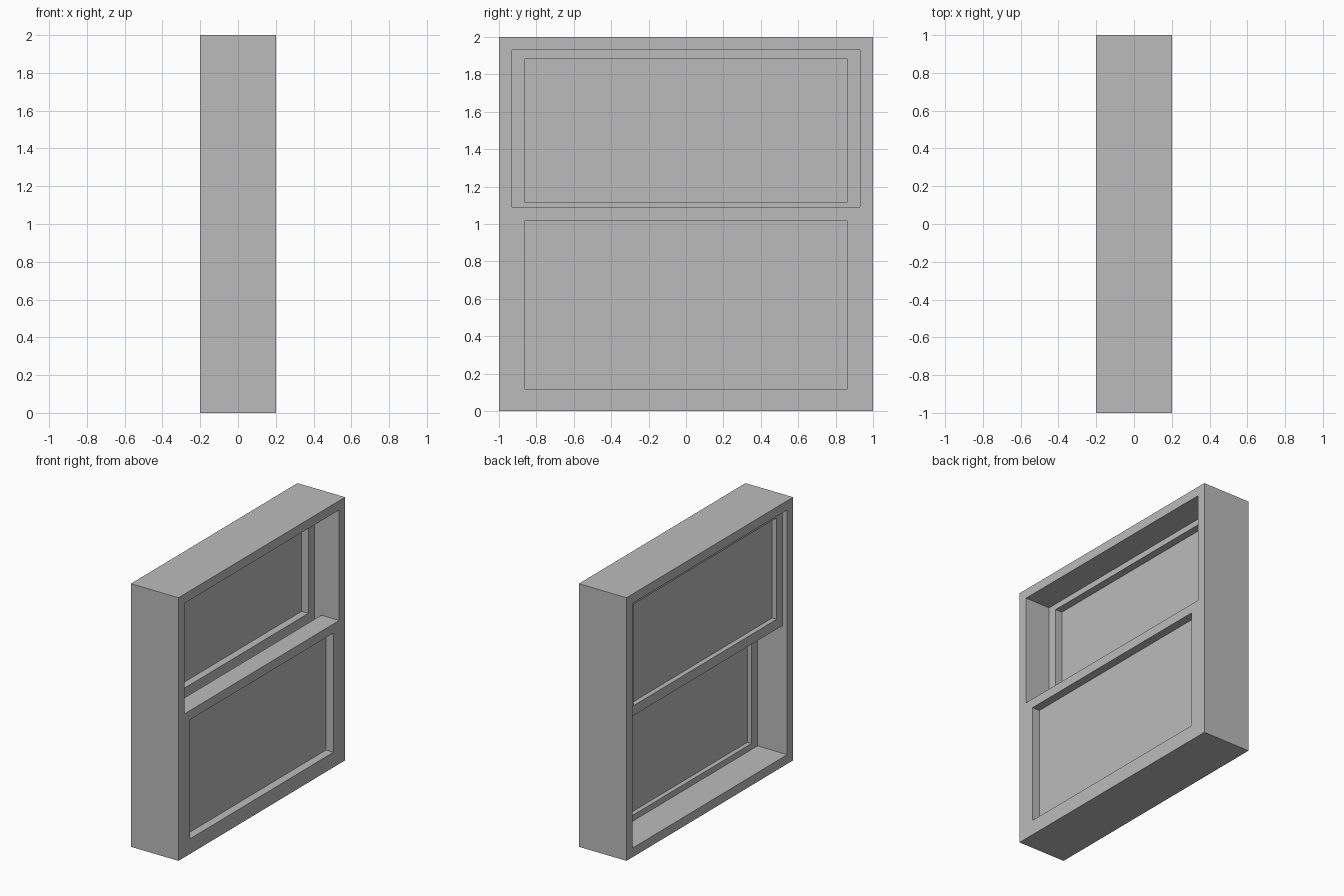
import bpy
import bmesh

cube = bpy.data.objects.get("Cube")
if cube:
    bpy.data.objects.remove(cube, do_unlink=True)

grey = bpy.data.materials.new("plain_grey")
grey.use_nodes = True
colour = (0.5, 0.5, 0.5, 1)
grey.diffuse_color = colour
grey.node_tree.nodes["Principled BSDF"].inputs["Base Color"].default_value = colour


def finish(name, bm):
    bmesh.ops.recalc_face_normals(bm, faces=bm.faces)
    mesh = bpy.data.meshes.new(name)
    bm.to_mesh(mesh)
    bm.free()
    mesh.materials.append(grey)
    obj = bpy.data.objects.new(name, mesh)
    bpy.context.collection.objects.link(obj)
    return obj


def ring(name, x0, x1, outer, inner):
    """Rectangular frame; outer and inner are (half width, bottom, top)."""
    bm = bmesh.new()

    def loop(x, rect):
        w, low, high = rect
        return [bm.verts.new((x, y, z)) for y, z in
                ((-w, low), (w, low), (w, high), (-w, high))]

    loops = [loop(x0, outer), loop(x1, outer), loop(x1, inner), loop(x0, inner)]
    for a, b in zip(loops, loops[1:] + loops[:1]):
        for i in range(4):
            j = (i + 1) % 4
            bm.faces.new((a[i], a[j], b[j], b[i]))
    return finish(name, bm)


def pane(name, x0, x1, rect):
    w, low, high = rect
    bm = bmesh.new()
    bmesh.ops.create_cube(bm, size=1)
    for v in bm.verts:
        v.co.x = x1 if v.co.x > 0 else x0
        v.co.y = w if v.co.y > 0 else -w
        v.co.z = high if v.co.z > 0 else low
    return finish(name, bm)


# Outer window frame
ring("window_frame", -0.2, 0.2, (1, 0, 2), (0.93, 0.07, 1.93))

# Lower sash, flush with the +x face
lower_opening = (0.86, 0.115, 1.02)
ring("lower_sash", 0.05, 0.2, (0.93, 0.07, 1.09), lower_opening)
pane("lower_pane", 0.085, 0.137, lower_opening)

# Upper sash, set towards the -x face
upper_opening = (0.86, 1.115, 1.885)
ring("upper_sash", -0.16, -0.01, (0.93, 1.04, 1.93), upper_opening)
pane("upper_pane", -0.123, -0.067, upper_opening)
